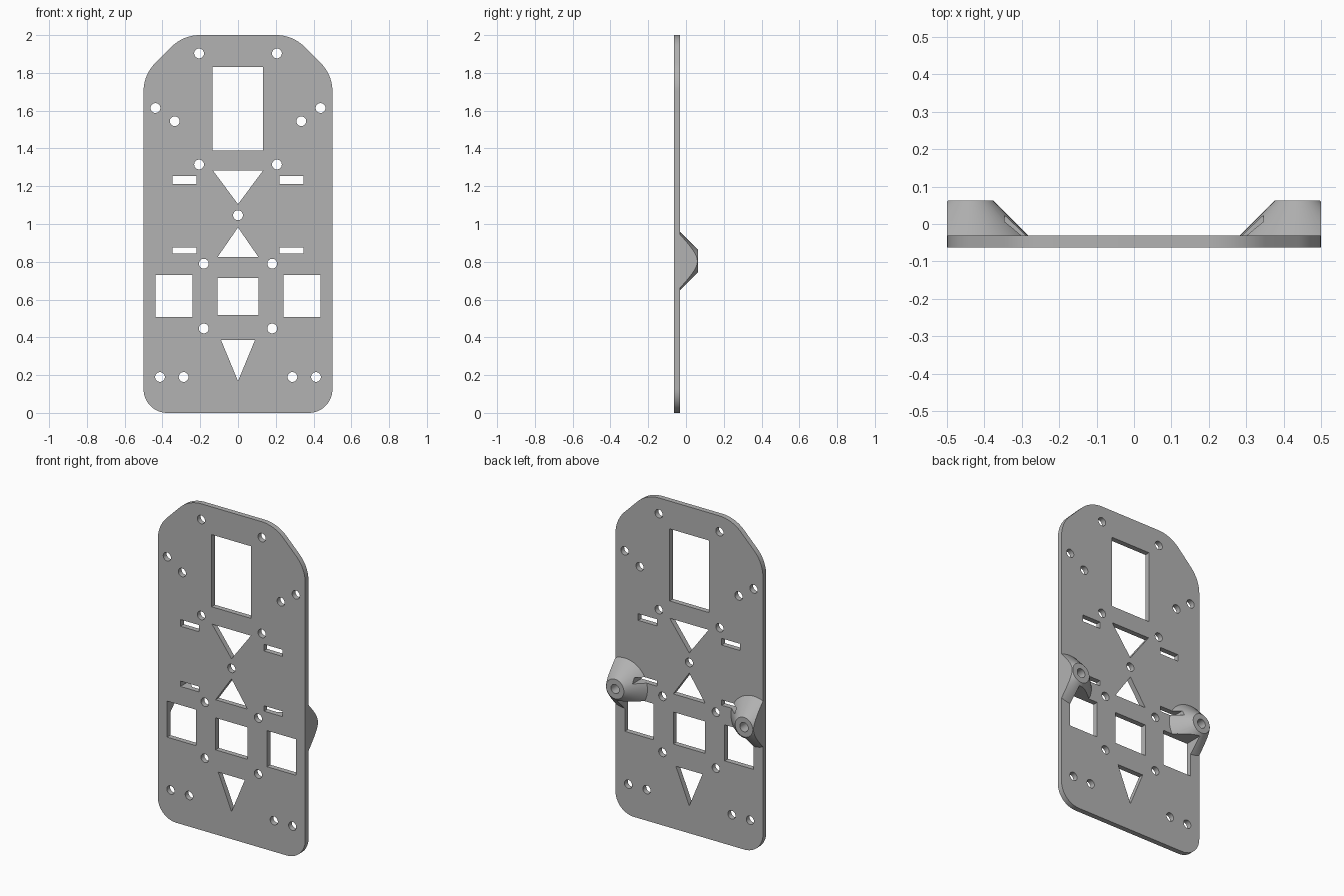
import bpy, bmesh
from math import cos, sin, pi, tan
from mathutils import Vector, Matrix

FRONT, BACK, TIP = -0.063, -0.031, 0.063   # plate faces and boss tip along y
BOSS_X, BOSS_Z = 0.437, 0.803

if "Cube" in bpy.data.objects:
    bpy.data.objects.remove(bpy.data.objects["Cube"])

grey = bpy.data.materials.new("plate grey")
grey.use_nodes = True
colour = (0.45, 0.45, 0.45, 1)
grey.diffuse_color = colour
grey.node_tree.nodes["Principled BSDF"].inputs["Base Color"].default_value = colour


def add_prism(bm, pts, y0, y1):
    """Extrude an (x, z) outline along y."""
    face = bm.faces.new([bm.verts.new((x, y0, z)) for x, z in pts])
    ext = bmesh.ops.extrude_face_region(bm, geom=[face])["geom"]
    bmesh.ops.translate(bm, vec=(0, y1 - y0, 0),
                        verts=[v for v in ext if isinstance(v, bmesh.types.BMVert)])


def make(name, bm):
    bmesh.ops.recalc_face_normals(bm, faces=bm.faces)
    mesh = bpy.data.meshes.new(name)
    bm.to_mesh(mesh)
    bm.free()
    obj = bpy.data.objects.new(name, mesh)
    bpy.context.collection.objects.link(obj)
    mesh.materials.append(grey)
    return obj


def rounded(corners, steps=12):
    """Fillet each (x, z, radius) corner of a convex outline."""
    out = []
    for i, (x, z, r) in enumerate(corners):
        p = Vector((x, z))
        a = (Vector(corners[i - 1][:2]) - p).normalized()
        b = (Vector(corners[(i + 1) % len(corners)][:2]) - p).normalized()
        half = a.angle(b) / 2
        centre = p + (a + b).normalized() * r / sin(half)
        start = p + a * r / tan(half) - centre
        end = p + b * r / tan(half) - centre
        sweep = pi - 2 * half
        for k in range(steps + 1):
            t = k / steps * sweep
            out.append(centre + (start * sin(sweep - t) + end * sin(t)) / sin(sweep))
    return out


def rect(x0, x1, z0, z1):
    return [(x0, z0), (x1, z0), (x1, z1), (x0, z1)]


def circle(x, z, r, n=32):
    return [(x + r * cos(2 * pi * k / n), z + r * sin(2 * pi * k / n)) for k in range(n)]


def mirrored(pts):
    return [(-x, z) for x, z in reversed(pts)]


def boolean(obj, cutter, operation):
    mod = obj.modifiers.new(operation.lower(), 'BOOLEAN')
    mod.object, mod.operation, mod.solver = cutter, operation, 'EXACT'


# Plate outline: rounded bottom, chamfered and rounded top
side = [(0.5, 0, 0.125), (0.5, 1.79, 0.21), (0.29, 2, 0.21)]
outline = rounded(side + [(-x, z, r) for x, z, r in reversed(side)])
bm = bmesh.new()
add_prism(bm, outline, FRONT, BACK)
plate = make("plate", bm)

# Openings on the centre line
openings = [
    rect(-0.135, 0.133, 1.388, 1.83),
    rect(-0.108, 0.108, 0.518, 0.714),
    [(-0.132, 1.282), (0, 1.105), (0.132, 1.282)],
    [(-0.108, 0.825), (0.108, 0.825), (0, 0.982)],
    [(-0.09, 0.386), (0, 0.168), (0.09, 0.386)],
    circle(0, 1.046, 0.026),
]
# Openings repeated on both sides: slots, squares and round holes
paired = [
    rect(0.22, 0.346, 1.212, 1.253),
    rect(0.22, 0.346, 0.843, 0.876),
    rect(0.241, 0.437, 0.508, 0.729),
]
for x, z in [(0.206, 1.903), (0.437, 1.614), (0.335, 1.544), (0.206, 1.315),
             (0.181, 0.79), (0.181, 0.447), (0.413, 0.19), (0.288, 0.19)]:
    paired.append(circle(x, z, 0.026))
bm = bmesh.new()
for pts in openings + paired + [mirrored(p) for p in paired]:
    add_prism(bm, pts, -0.2, 0.2)
opening_cutter = make("opening_cutter", bm)

# Blind screw holes in the boss tips
bm = bmesh.new()
for s in (1, -1):
    add_prism(bm, circle(s * BOSS_X, BOSS_Z, 0.028), BACK + 0.003, 0.2)
screw_cutter = make("screw_cutter", bm)

# Tall block of the plate outline, trims the bosses at the plate edge
bm = bmesh.new()
add_prism(bm, outline, -0.2, 0.2)
edge_trim = make("edge_trim", bm)

boolean(plate, opening_cutter, 'DIFFERENCE')
parts = [plate]

# Conical bosses on the back
for s, name in ((1, "left_boss"), (-1, "right_boss")):
    bm = bmesh.new()
    place = Matrix.Translation((s * BOSS_X, (BACK + TIP) / 2, BOSS_Z)) @ Matrix.Rotation(-pi / 2, 4, 'X')
    bmesh.ops.create_cone(bm, cap_ends=True, segments=64, radius1=0.154, radius2=0.06,
                          depth=TIP - BACK, matrix=place)
    boss = make(name, bm)
    boolean(boss, edge_trim, 'INTERSECT')
    boolean(boss, opening_cutter, 'DIFFERENCE')
    boolean(boss, screw_cutter, 'DIFFERENCE')
    parts.append(boss)

# Bake the cuts, drop the cutters and smooth the curved walls
for obj in parts:
    bpy.ops.object.select_all(action='DESELECT')
    bpy.context.view_layer.objects.active = obj
    obj.select_set(True)
    for mod in list(obj.modifiers):
        bpy.ops.object.modifier_apply(modifier=mod.name)
    bpy.ops.object.shade_smooth_by_angle(angle=pi / 6)
for cutter in (opening_cutter, screw_cutter, edge_trim):
    bpy.data.objects.remove(cutter)
